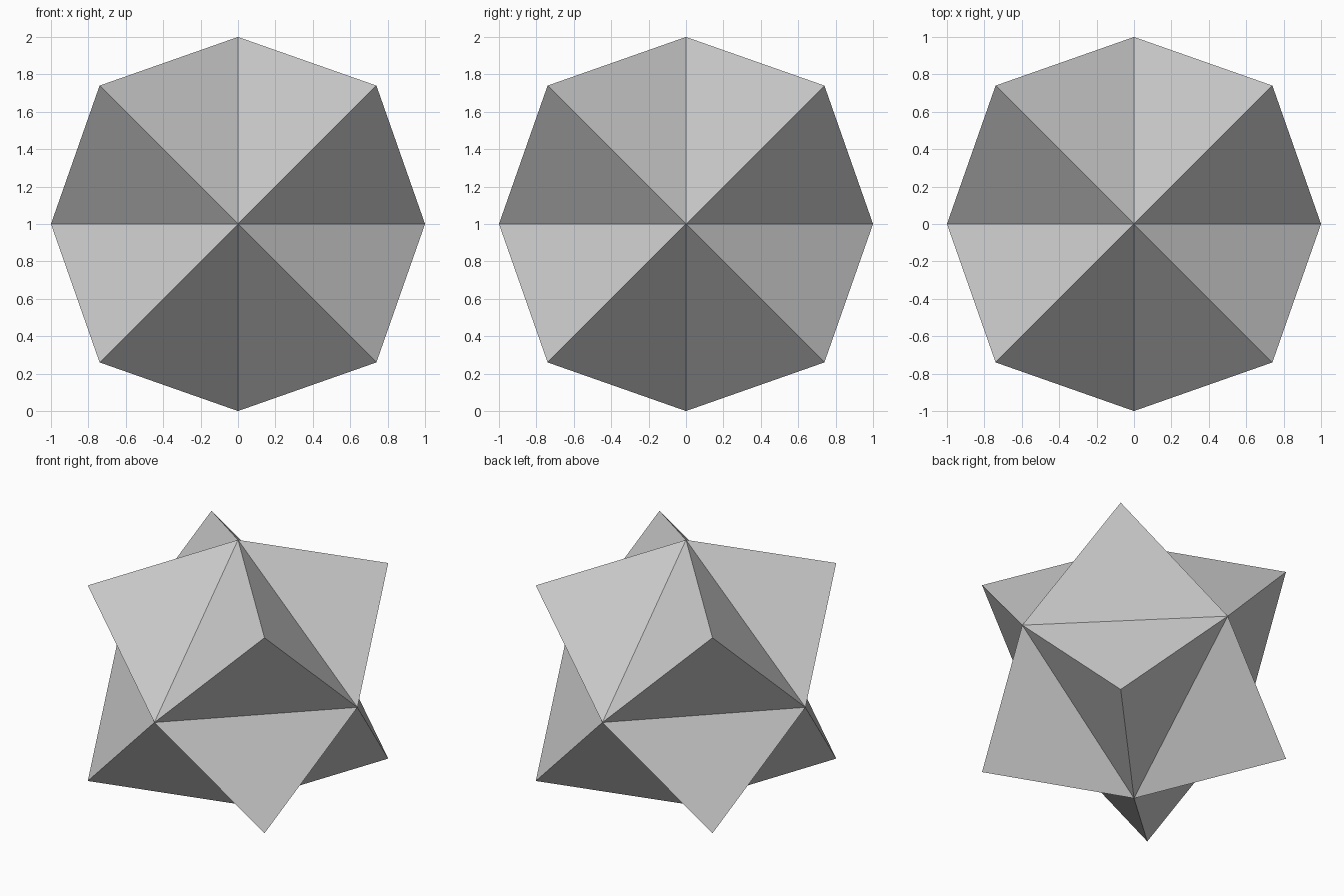
import bpy, bmesh
from mathutils import Vector

if "Cube" in bpy.data.objects:
    bpy.data.objects.remove(bpy.data.objects["Cube"])

SPIKE = 0.74   # spike tip coordinate along each axis

bm = bmesh.new()

# Octahedron core with unit radius
for axis in range(3):
    for sign in (-1, 1):
        co = Vector((0, 0, 0))
        co[axis] = sign
        bm.verts.new(co)
bmesh.ops.convex_hull(bm, input=bm.verts[:])

# Raise a three-sided spike on every face
poked = bmesh.ops.poke(bm, faces=bm.faces[:])
for v in poked["verts"]:
    v.co = Vector([SPIKE if c > 0 else -SPIKE for c in v.co])

# Stand it on the ground, flat shaded
bmesh.ops.translate(bm, verts=bm.verts[:], vec=(0, 0, 1))
bmesh.ops.recalc_face_normals(bm, faces=bm.faces[:])

mesh = bpy.data.meshes.new("spiked_octahedron")
bm.to_mesh(mesh)
bm.free()
obj = bpy.data.objects.new("spiked_octahedron", mesh)
bpy.context.collection.objects.link(obj)
